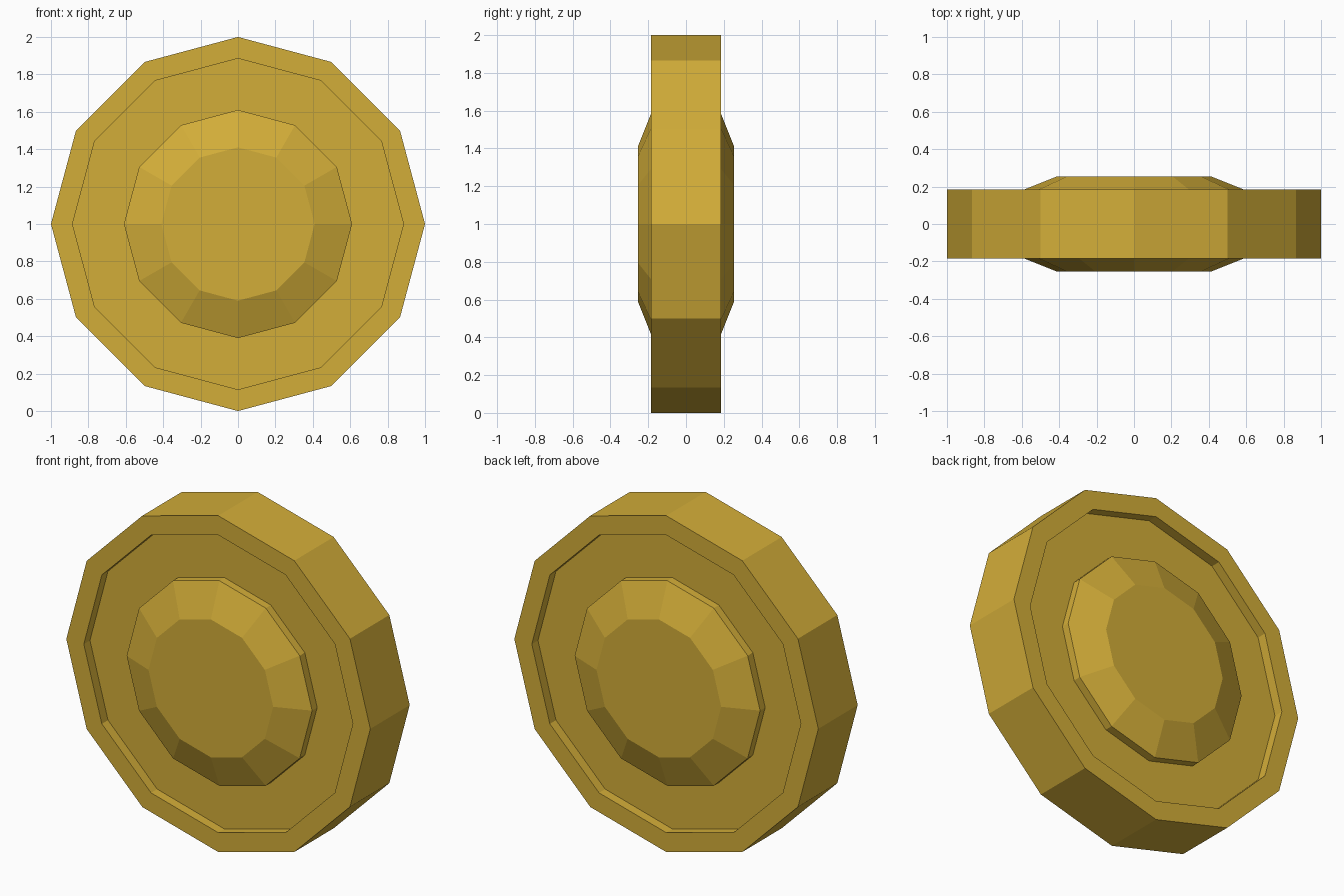
import bpy, bmesh
from math import cos, sin, pi

if "Cube" in bpy.data.objects:
    bpy.data.objects.remove(bpy.data.objects["Cube"])

SIDES = 12
# Half profile (radius, depth), from boss face out to the rim
half = [(0.41, 0.255), (0.61, 0.175), (0.61, 0.127), (0.885, 0.127), (0.885, 0.185), (1.0, 0.185)]
# Mirror the profile so front and back match
profile = [(r, -d) for r, d in half] + [(r, d) for r, d in reversed(half)]

bm = bmesh.new()
rings = [[bm.verts.new((r * cos(2 * pi * i / SIDES), y, 1 + r * sin(2 * pi * i / SIDES)))
          for i in range(SIDES)] for r, y in profile]

# Boss faces, front and back
bm.faces.new(rings[0])
bm.faces.new(rings[-1])

# Bands between neighbouring rings
for a, b in zip(rings, rings[1:]):
    for i in range(SIDES):
        j = (i + 1) % SIDES
        bm.faces.new((a[i], a[j], b[j], b[i]))
bmesh.ops.recalc_face_normals(bm, faces=bm.faces)

mesh = bpy.data.meshes.new("coin")
bm.to_mesh(mesh)
bm.free()
coin = bpy.data.objects.new("coin", mesh)
bpy.context.collection.objects.link(coin)

# Gold colour
gold = bpy.data.materials.new("gold")
gold.diffuse_color = (0.65, 0.42, 0.04, 1)
gold.use_nodes = True
gold.node_tree.nodes["Principled BSDF"].inputs["Base Color"].default_value = gold.diffuse_color
mesh.materials.append(gold)
